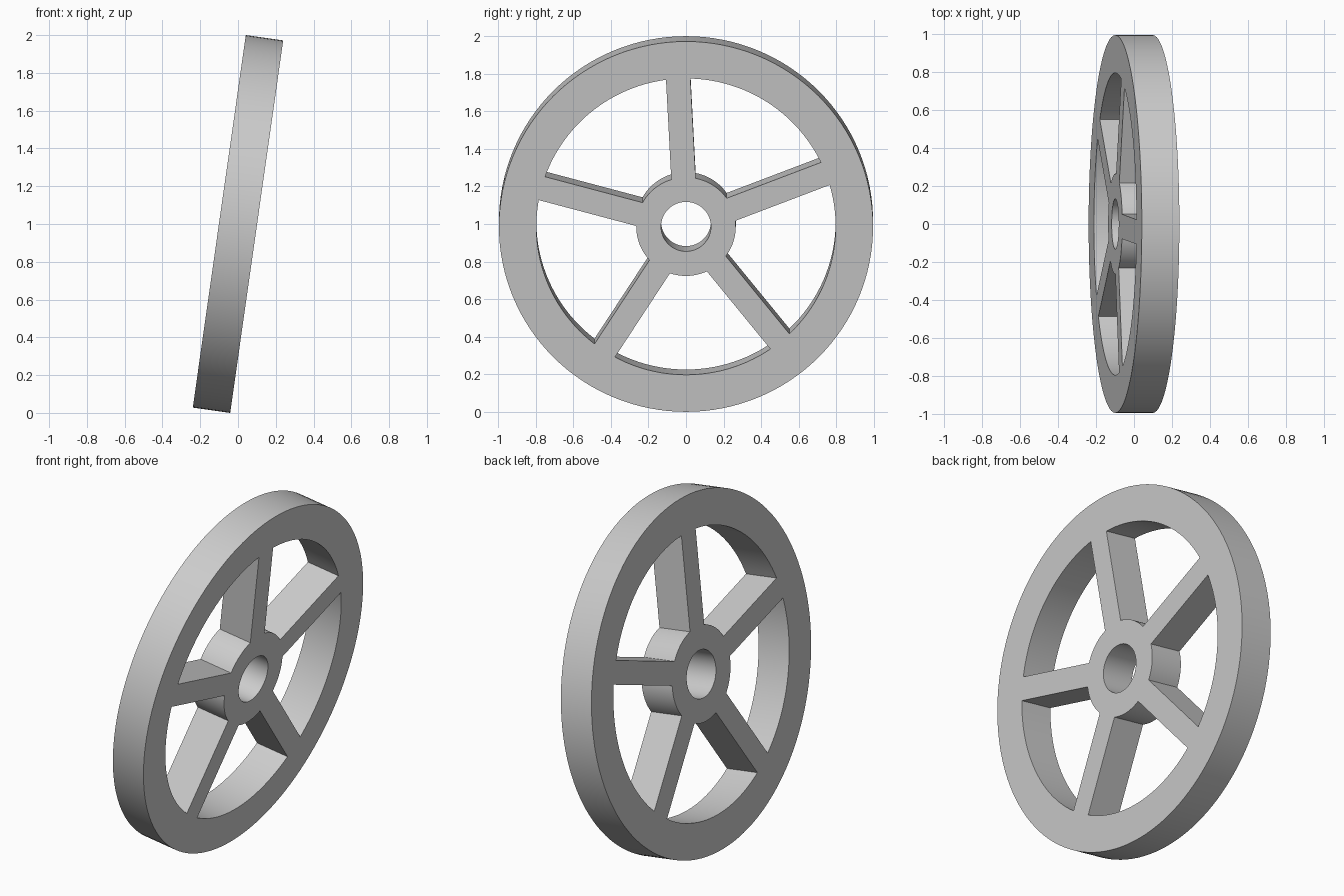
import bpy
import bmesh
from math import asin, cos, sin, radians, pi
from mathutils import Matrix

if "Cube" in bpy.data.objects:
    bpy.data.objects.remove(bpy.data.objects["Cube"], do_unlink=True)

RIM_OUT, RIM_IN = 0.996, 0.797
HUB_OUT, HUB_IN = 0.265, 0.133
DEPTH, SPOKE_WIDTH, SPOKES = 0.2, 0.13, 5
FIRST_SPOKE, LEAN = radians(93), radians(8.1)


def arc(radius, start, end, steps):
    angles = [start + (end - start) * i / steps for i in range(steps + 1)]
    return [(radius * cos(a), radius * sin(a)) for a in angles]


def circle(radius, steps):
    return arc(radius, 0, 2 * pi, steps)[:-1]


def window(start, end):
    # opening between two straight, parallel-sided spokes
    outer = asin(SPOKE_WIDTH / 2 / RIM_IN)
    inner = asin(SPOKE_WIDTH / 2 / HUB_OUT)
    return (arc(RIM_IN, start + outer, end - outer, 24)
            + arc(HUB_OUT, end - inner, start + inner, 12))


# Wheel outline: rim, axle hole and the openings between spokes
outlines = [circle(RIM_OUT, 128), circle(HUB_IN, 64)]
pitch = 2 * pi / SPOKES
for i in range(SPOKES):
    start = FIRST_SPOKE + i * pitch
    outlines.append(window(start, start + pitch))

curve = bpy.data.curves.new("spoked_wheel", "CURVE")
curve.dimensions = "2D"
curve.fill_mode = "BOTH"
curve.extrude = DEPTH / 2
for outline in outlines:
    spline = curve.splines.new("POLY")
    spline.points.add(len(outline) - 1)
    for point, (x, y) in zip(spline.points, outline):
        point.co = (x, y, 0, 1)
    spline.use_cyclic_u = True

wheel = bpy.data.objects.new("spoked_wheel", curve)
bpy.context.collection.objects.link(wheel)
bpy.ops.object.select_all(action="DESELECT")
wheel.select_set(True)
bpy.context.view_layer.objects.active = wheel
bpy.ops.object.convert(target="MESH")
wheel = bpy.context.object

# Weld the skin, turn the axle along x and lean the wheel
to_axle = Matrix(((0, 0, 1, 0), (1, 0, 0, 0), (0, 1, 0, 0), (0, 0, 0, 1)))
bm = bmesh.new()
bm.from_mesh(wheel.data)
bmesh.ops.remove_doubles(bm, verts=bm.verts, dist=0.0001)
bmesh.ops.recalc_face_normals(bm, faces=bm.faces)
bm.transform(Matrix.Translation((0, 0, 1)) @ Matrix.Rotation(LEAN, 4, "Y") @ to_axle)
bm.to_mesh(wheel.data)
bm.free()

# Plain grey finish
grey = bpy.data.materials.new("plain_grey")
grey.use_nodes = True
colour = (0.6, 0.6, 0.6, 1)
grey.diffuse_color = colour
grey.node_tree.nodes["Principled BSDF"].inputs["Base Color"].default_value = colour
wheel.data.materials.clear()
wheel.data.materials.append(grey)
bpy.ops.object.shade_smooth_by_angle(angle=radians(30))
